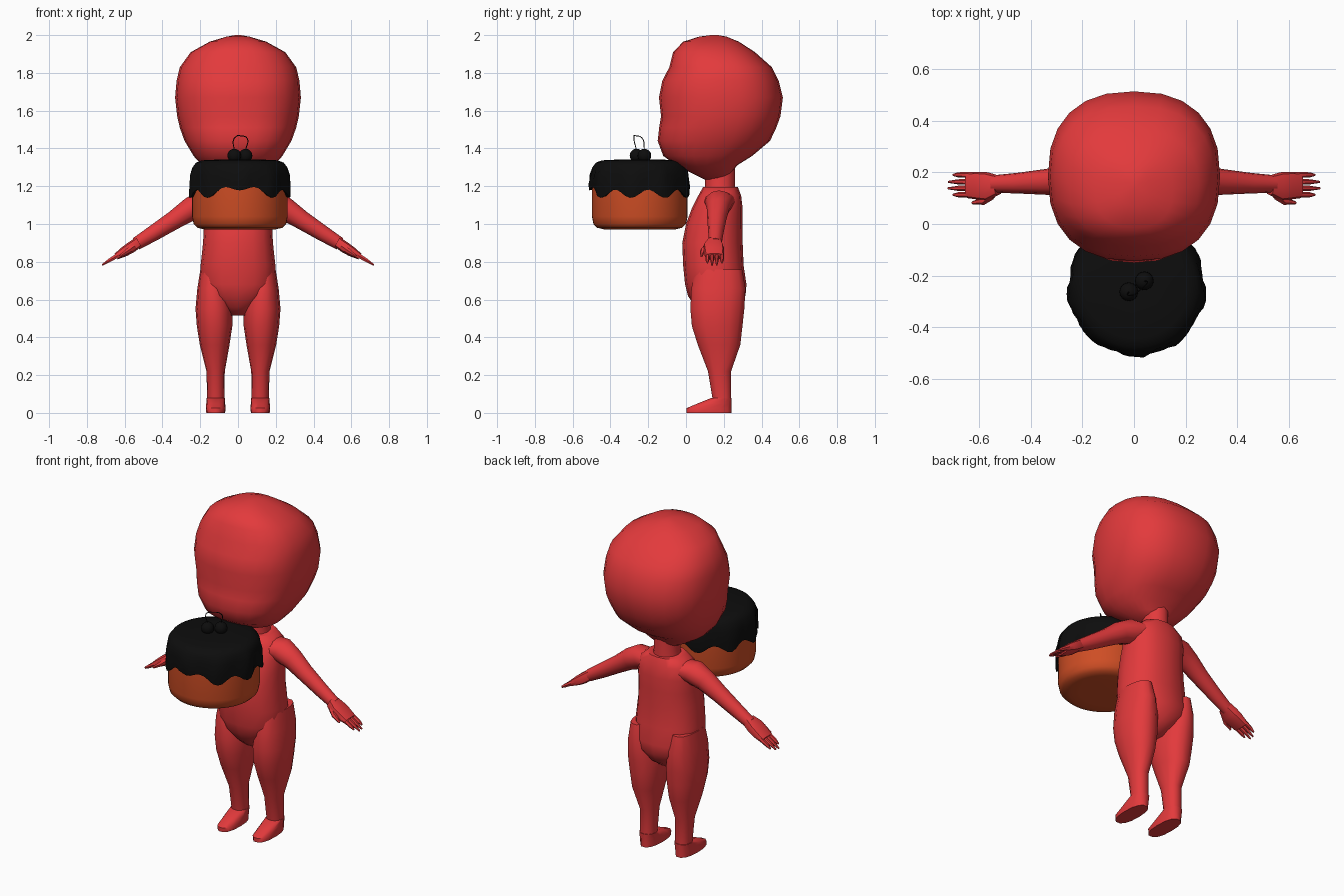
import bpy, bmesh, math, random
from mathutils import Vector

random.seed(4)
if "Cube" in bpy.data.objects:
    bpy.data.objects.remove(bpy.data.objects["Cube"])


def material(name, rgb):
    m = bpy.data.materials.new(name)
    m.use_nodes = True
    m.diffuse_color = (*rgb, 1)
    m.node_tree.nodes["Principled BSDF"].inputs["Base Color"].default_value = (*rgb, 1)
    return m


RED = material("red skin", (0.77, 0.042, 0.045))
ORANGE = material("orange sponge", (0.62, 0.075, 0.018))
BLACK = material("black icing", (0.004, 0.004, 0.004))


def loft(name, rings, mat, sides=16, power=2.0, mirror=False, angle=50, warp=None):
    """Skin a list of rings, each (centre, half axis u, half axis v)."""
    bm = bmesh.new()
    loops = []
    for i, (c, u, v) in enumerate(rings):
        loop = []
        for k in range(sides):
            a = 2 * math.pi * k / sides
            p, q = [math.copysign(abs(t) ** (2 / power), t) for t in (math.cos(a), math.sin(a))]
            co = Vector(c) + Vector(u) * p + Vector(v) * q
            loop.append(bm.verts.new(warp(i, a, co) if warp else co))
        loops.append(loop)
    for a, b in zip(loops, loops[1:]):
        for k in range(sides):
            j = (k + 1) % sides
            bm.faces.new((a[k], a[j], b[j], b[k]))
    bm.faces.new(loops[0])
    bm.faces.new(loops[-1])
    bmesh.ops.recalc_face_normals(bm, faces=bm.faces)
    me = bpy.data.meshes.new(name)
    bm.to_mesh(me)
    bm.free()
    me.materials.append(mat)
    ob = bpy.data.objects.new(name, me)
    bpy.context.collection.objects.link(ob)
    if mirror:
        ob.modifiers.new("Mirror", "MIRROR").use_mirror_merge = False
    smooth(ob, angle)
    return ob


def smooth(ob, angle):
    bpy.ops.object.select_all(action="DESELECT")
    ob.select_set(True)
    bpy.context.view_layer.objects.active = ob
    bpy.ops.object.shade_smooth_by_angle(angle=math.radians(angle))


def level(z, x0, x1, y0, y1):
    """Horizontal ring from its extents."""
    return ((x0 + x1) / 2, (y0 + y1) / 2, z), ((x1 - x0) / 2, 0, 0), (0, (y1 - y0) / 2, 0)


def limb(points, slope=-0.56):
    """Rings across a sloping limb: x, y, z, half depth, half thickness."""
    n = Vector((-slope, 0, 1)).normalized()
    return [((x, y, z), (0, d, 0), n * t) for x, y, z, d, t in points]


# Head: height, half width, front, back
head = [(1.235, .05, .1, .2), (1.27, .12, .03, .24), (1.31, .19, -.05, .27),
        (1.36, .235, -.12, .35), (1.44, .283, -.15, .445), (1.51, .308, -.142, .478),
        (1.57, .322, -.132, .5), (1.67, .333, -.143, .513), (1.76, .325, -.125, .49),
        (1.83, .308, -.088, .455), (1.91, .25, -.068, .365), (1.965, .15, -.015, .28),
        (1.992, .06, .07, .215), (2.0, .015, .13, .17)]
loft("head", [level(z, -w, w, f, b) for z, w, f, b in head], RED, 24, 2.4, angle=60)

# Torso and neck
torso = [(.515, .045, .1, .22), (.56, .09, .05, .28), (.62, .17, .01, .315),
         (.68, .2, -.005, .32), (.78, .198, -.015, .305), (.9, .185, -.02, .3),
         (1.0, .18, 0, .3), (1.08, .178, .03, .3), (1.15, .165, .065, .292),
         (1.195, .11, .09, .275)]
loft("torso", [level(z, -w, w, f, b) for z, w, f, b in torso], RED, 16, 2.3)
loft("neck", [level(z, -w, w, .1, .26) for z, w in ((1.15, .085), (1.22, .07), (1.34, .07))],
     RED, 12)

# Legs and feet
loft("legs", [level(.07, .072, .163, .14, .24), level(.22, .07, .167, .115, .24),
              level(.36, .045, .202, .06, .29), level(.46, .03, .218, .028, .302),
              level(.55, .03, .225, .02, .312), level(.66, .05, .215, .025, .318),
              level(.76, .08, .199, .05, .3)], RED, 14, 2.2, mirror=True)
loft("feet", [level(0, .068, .168, 0, .243), level(.025, .066, .17, 0, .243),
              level(.05, .068, .168, .06, .243), level(.08, .07, .166, .135, .243)],
     RED, 14, 2.4, mirror=True)

# Arms
loft("arms", limb([(.08, .18, 1.12, .09, .06), (.17, .175, 1.115, .075, .072),
                   (.25, .17, 1.08, .06, .062), (.34, .163, 1.02, .05, .05),
                   (.45, .158, .95, .04, .042), (.54, .155, .895, .034, .034)]),
     RED, 12, mirror=True)

# Hands with four fingers and a thumb
loft("hands", limb([(.525, .15, .905, .038, .03), (.565, .145, .877, .055, .031),
                    (.6, .148, .855, .054, .028), (.645, .15, .828, .05, .018)]),
     RED, 10, 3, mirror=True, angle=40)
for finger, y, reach in (("index_fingers", .113, .7), ("middle_fingers", .138, .72),
                         ("ring_fingers", .163, .718), ("little_fingers", .19, .7)):
    tip = .83 - (reach - .64) * .6
    loft(finger, limb([(.63, y, .838, .0115, .014), (.68, y, .808, .01, .011),
                       (reach, y, tip, .004, .005)]), RED, 6, mirror=True)
loft("thumbs", limb([(.545, .115, .885, .02, .018), (.58, .09, .86, .016, .015),
                     (.625, .082, .83, .006, .007)]), RED, 6, mirror=True)

# Cake
CX, CY = .01, -.245


def disc(z, r):
    return level(z, CX - r, CX + r, CY - r, CY + r)


loft("cake_sponge", [disc(z, r) for z, r in ((.97, .14), (.972, .19), (.98, .225), (1.0, .245),
                                             (1.04, .253), (1.22, .253))], ORANGE, 48)


def drip(i, a, co):
    """Wavy lower edge with a slightly uneven side."""
    f = a + math.pi / 2
    if i < 3:
        wave = -.022 * math.cos(9 * f) + .04 * max(0, math.cos(f)) ** 20
        co.z += wave * (1, 1, .5)[i]
    if 0 < i < 4:
        bulge = .005 * math.cos(9 * f) + random.uniform(-.004, .004)
        co += Vector((math.cos(a), math.sin(a), 0)) * bulge
    return co


loft("cake_icing", [disc(z, r) for z, r in ((1.165, .245), (1.16, .265), (1.2, .266),
                                            (1.26, .26), (1.3, .251), (1.325, .232),
                                            (1.337, .2), (1.342, .1))],
     BLACK, 64, warp=drip)

# Cherries and their thin joined stems
top = Vector((0, -.275, 1.47))
for side, x, y, bend in (("right", -.02, -.262, -.012), ("left", .04, -.22, .03)):
    bpy.ops.mesh.primitive_uv_sphere_add(segments=16, ring_count=10, radius=.036,
                                         location=(x, y, 1.362))
    cherry = bpy.context.object
    cherry.name = side + "_cherry"
    cherry.data.materials.append(BLACK)
    smooth(cherry, 60)
    curve = bpy.data.curves.new(side + "_stem", "CURVE")
    curve.dimensions = "3D"
    curve.bevel_depth = .0025
    curve.bevel_resolution = 1
    base = Vector((x, y, 1.39))
    mid = (base + top) / 2 + Vector((bend, bend * .6, .02))
    line = curve.splines.new("BEZIER")
    line.bezier_points.add(2)
    for point, co in zip(line.bezier_points, (base, mid, top)):
        point.co = co
        point.handle_left_type = point.handle_right_type = "AUTO"
    curve.materials.append(BLACK)
    bpy.context.collection.objects.link(bpy.data.objects.new(side + "_stem", curve))
